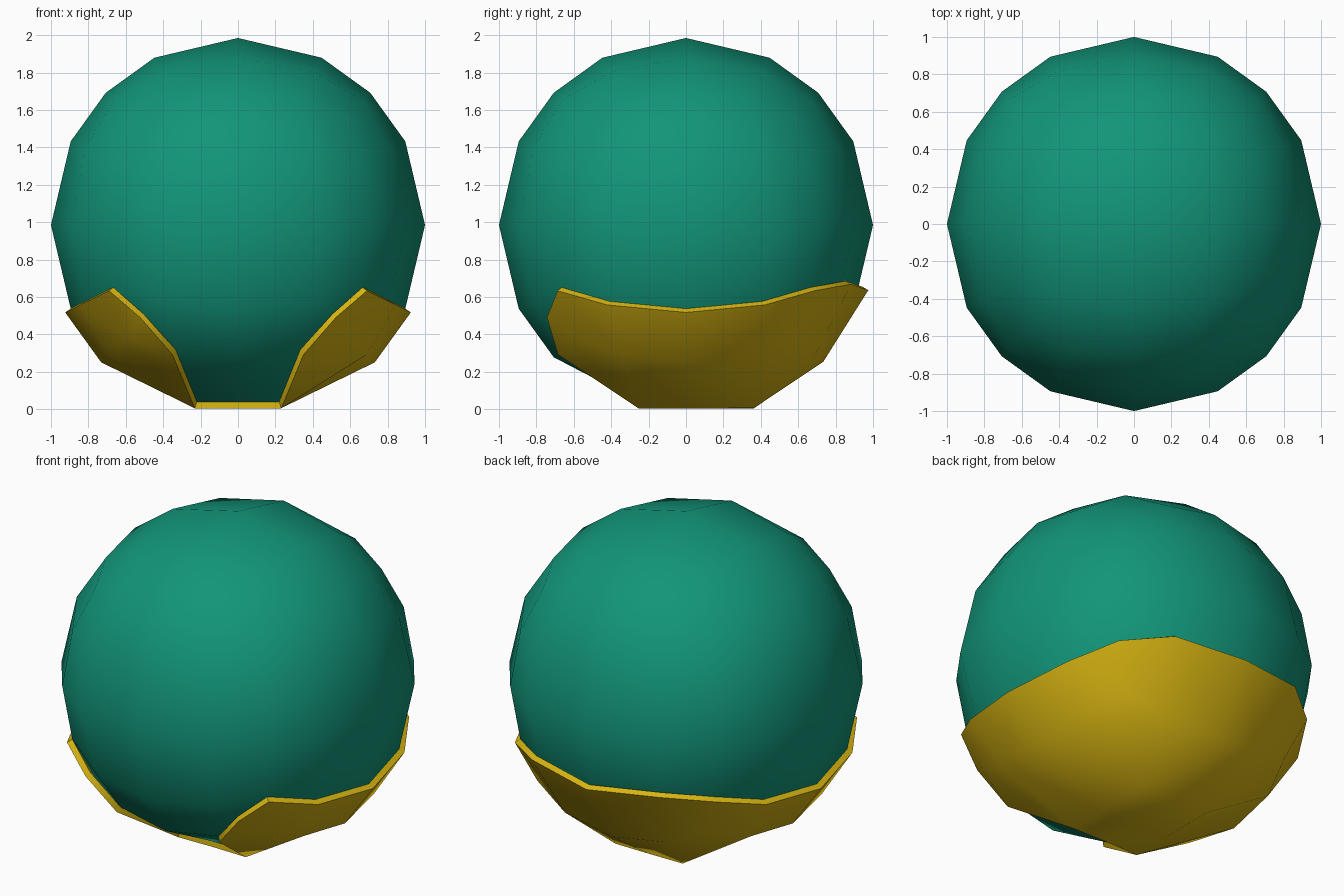
import bpy
import bmesh
from math import radians
from mathutils import Vector

old = bpy.data.objects.get("Cube")
if old:
    bpy.data.objects.remove(old, do_unlink=True)

CENTRE = Vector((0, 0, 0.985))


def make_material(name, colour):
    mat = bpy.data.materials.new(name)
    mat.use_nodes = True
    mat.diffuse_color = (*colour, 1)
    mat.node_tree.nodes["Principled BSDF"].inputs["Base Color"].default_value = (*colour, 1)
    return mat


def grid_cube():
    """A cube whose sides are four by four grids."""
    bm = bmesh.new()
    bmesh.ops.create_cube(bm, size=2)
    bmesh.ops.subdivide_edges(bm, edges=bm.edges[:], cuts=3, use_grid_fill=True)
    return bm


def round_out(bm):
    """Push the grid onto a ball with a narrow flat base."""
    for v in bm.verts:
        p = v.co.copy()
        if p.z < -0.99 and abs(p.x) < 0.6 and abs(p.y) < 0.6:
            v.co = (p.x * 0.44, p.y * (0.5 if p.y < 0 else 0.7), 0.04)
        else:
            v.co = CENTRE + p.normalized()


def finish(bm, name, mat):
    mesh = bpy.data.meshes.new(name)
    bm.to_mesh(mesh)
    bm.free()
    mesh.materials.append(mat)
    obj = bpy.data.objects.new(name, mesh)
    bpy.context.collection.objects.link(obj)
    bpy.ops.object.select_all(action="DESELECT")
    obj.select_set(True)
    bpy.context.view_layer.objects.active = obj
    return obj


green = make_material("deep green", (0.006, 0.30, 0.19))
yellow = make_material("mustard yellow", (0.68, 0.46, 0.006))

# Round body
bm = grid_cube()
round_out(bm)
finish(bm, "body", green)
bpy.ops.object.shade_smooth_by_angle(angle=radians(60))

# Cradle: lower part of the same ball, open at the front
bm = grid_cube()

# Cut the front corner squares diagonally
for side in (-1, 1):
    ends = [min(bm.verts, key=lambda v: (v.co - Vector(p)).length)
            for p in ((side, -1, -0.5), (side * 0.5, -1, -1))]
    bmesh.ops.connect_verts(bm, verts=ends)


def is_open(face):
    c = face.calc_center_median()
    front_gap = c.y < -0.7 and abs(c.x) < 0.5
    corner_cut = c.y < -0.99 and abs(c.x) + abs(c.z) < 1.55
    return c.z > -0.6 or front_gap or corner_cut


bmesh.ops.delete(bm, geom=[f for f in bm.faces if is_open(f)], context="FACES")

# Bow the diagonal front edges
for e in bm.edges[:]:
    a, b = e.verts
    mid = (a.co + b.co) / 2
    if e.is_boundary and abs(a.co.x - b.co.x) > 0.4 and abs(mid.z + 0.75) < 0.01:
        _, v = bmesh.utils.edge_split(e, a, 0.5)
        v.co = (0.7 if mid.x > 0 else -0.7, -1, -0.66)

# Raise the middle of the back rim
for v in bm.verts:
    if v.co.y > 0.99 and v.co.z > -0.6 and abs(v.co.x) < 0.6:
        v.co.z = -0.35

round_out(bm)
cradle = finish(bm, "cradle", yellow)
solid = cradle.modifiers.new("thickness", "SOLIDIFY")
solid.thickness = 0.035
solid.offset = 1
solid.use_even_offset = True
bpy.ops.object.modifier_apply(modifier=solid.name)
bpy.ops.object.shade_smooth_by_angle(angle=radians(60))
